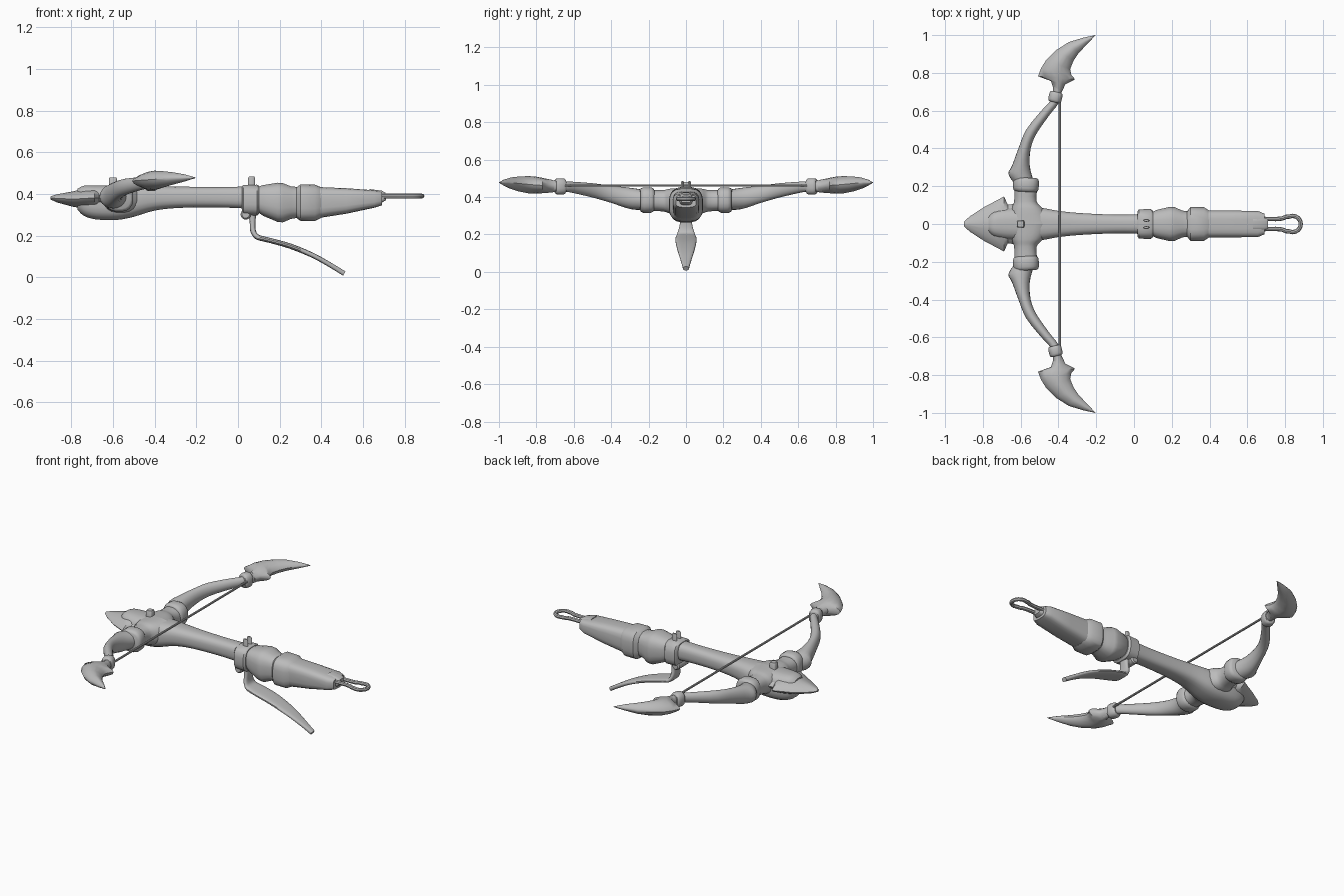
import bpy, bmesh, math
from mathutils import Vector

if "Cube" in bpy.data.objects:
    bpy.data.objects.remove(bpy.data.objects["Cube"])

GREY = bpy.data.materials.new("plain grey")
GREY.diffuse_color = (0.5, 0.5, 0.5, 1)
GREY.use_nodes = True
GREY.node_tree.nodes["Principled BSDF"].inputs["Base Color"].default_value = GREY.diffuse_color


def finish(ob, mirror=False, angle=40):
    ob.data.materials.append(GREY)
    bpy.ops.object.select_all(action='DESELECT')
    ob.select_set(True)
    bpy.context.view_layer.objects.active = ob
    if ob.type == 'CURVE':
        bpy.ops.object.convert(target='MESH')
    bpy.ops.object.shade_smooth_by_angle(angle=math.radians(angle))
    if mirror:
        m = ob.modifiers.new("mirror", 'MIRROR')
        m.use_axis = (False, True, False)
    return ob


def refine(rings, k):
    """Catmull-Rom interpolation between rings."""
    out = []
    for i in range(len(rings) - 1):
        a, b = rings[i], rings[i + 1]
        p, q = rings[max(i - 1, 0)], rings[min(i + 2, len(rings) - 1)]
        for j in range(k):
            t = j / k
            out.append(tuple(
                0.5 * (2 * b0 + (c - a0) * t + (2 * a0 - 5 * b0 + 4 * c - d) * t * t
                       + (3 * b0 - a0 - 3 * c + d) * t ** 3)
                for a0, b0, c, d in zip(p, a, b, q)))
    return out + [rings[-1]]


def loft(name, rings, n=20, p=2.0, k=1, mirror=False, angle=40):
    """Skin rings of (centre, half axis u, half axis v); p sets squareness."""
    rings = [tuple(Vector(w) for w in r) for r in rings]
    if k > 1:
        rings = refine(rings, k)
    bm = bmesh.new()
    loops = []
    for c, u, v in rings:
        loop = []
        for i in range(n):
            a = 2 * math.pi * (i + 0.5 * (p > 2)) / n
            x, y = math.cos(a), math.sin(a)
            loop.append(bm.verts.new(c + u * math.copysign(abs(x) ** (2 / p), x)
                                     + v * math.copysign(abs(y) ** (2 / p), y)))
        loops.append(loop)
    for a, b in zip(loops, loops[1:]):
        for i in range(n):
            bm.faces.new((a[i], a[(i + 1) % n], b[(i + 1) % n], b[i]))
    bm.faces.new(loops[0])
    bm.faces.new(loops[-1])
    bmesh.ops.recalc_face_normals(bm, faces=bm.faces)
    me = bpy.data.meshes.new(name)
    bm.to_mesh(me)
    bm.free()
    ob = bpy.data.objects.new(name, me)
    bpy.context.collection.objects.link(ob)
    return finish(ob, mirror, angle)


def along_x(rows):
    """Rows of (x, half width, bottom z, top z)."""
    return [((x, 0, (b + t) / 2), (0, w, 0), (0, 0, (t - b) / 2)) for x, w, b, t in rows]


def edges(rows):
    """Rows of (left x, left y, right x, right y, z, half height)."""
    return [(((a + c) / 2, (b + d) / 2, z), ((c - a) / 2, (d - b) / 2, 0), (0, 0, h))
            for a, b, c, d, z, h in rows]


def collar(name, c, axis, length, ru, rv, mirror=True):
    """Rounded band around an axis lying in the ground plane."""
    c, axis = Vector(c), Vector(axis).normalized()
    u, v = axis.cross(Vector((0, 0, 1))), Vector((0, 0, 1))
    prof = [(-.5, .8), (-.42, .92), (-.25, 1), (.25, 1), (.42, .92), (.5, .8)]
    return loft(name, [(c + axis * length * t, u * ru * s, v * rv * s) for t, s in prof],
                p=2.5, mirror=mirror)


def tube(name, pts, r):
    cu = bpy.data.curves.new(name, 'CURVE')
    cu.dimensions = '3D'
    cu.bevel_depth, cu.bevel_resolution, cu.use_fill_caps = r, 2, True
    sp = cu.splines.new('POLY')
    sp.points.add(len(pts) - 1)
    for q, co in zip(sp.points, pts):
        q.co = (*co, 1)
    ob = bpy.data.objects.new(name, cu)
    bpy.context.collection.objects.link(ob)
    return finish(ob)


# Stock, swelling downward at the front
loft("stock", along_x([
    (-.77, .045, .325, .425), (-.74, .07, .295, .44), (-.68, .085, .277, .442),
    (-.58, .09, .275, .442), (-.5, .088, .29, .442), (-.4, .07, .32, .44),
    (-.28, .058, .333, .436), (-.1, .05, .335, .434), (.04, .052, .33, .436)]),
    p=2.8, k=3)

# Barbed nose
loft("nose", along_x([
    (-.9, .012, .374, .388), (-.87, .04, .36, .398), (-.79, .092, .338, .413),
    (-.73, .123, .33, .428), (-.688, .146, .335, .428), (-.668, .102, .33, .43),
    (-.625, .108, .33, .43), (-.595, .08, .33, .43)]), n=16, p=1.5, angle=30)

# Cross arm holding the limbs
loft("cross_arm", edges([
    (-.67, 0, -.43, 0, .375, .075), (-.65, .08, -.48, .08, .378, .068),
    (-.635, .12, -.515, .12, .38, .058), (-.635, .2, -.51, .2, .383, .055)]),
    p=2.4, k=3, mirror=True)
collar("limb_root_collar", (-.572, .208, .384), (.06, 1, 0), .075, .069, .069)

# Curved limbs
loft("limb", edges([
    (-.63, .21, -.52, .21, .384, .052), (-.665, .265, -.535, .24, .387, .056),
    (-.645, .31, -.552, .31, .395, .056), (-.612, .4, -.547, .4, .415, .046),
    (-.57, .5, -.515, .48, .434, .039), (-.49, .6, -.445, .58, .45, .031),
    (-.445, .65, -.402, .635, .456, .028), (-.43, .7, -.385, .69, .458, .03),
    (-.428, .735, -.376, .725, .458, .034)]), k=3, mirror=True)
collar("limb_tip_collar", (-.416, .672, .457), (.25, 1, .0), .055, .036, .044)

# Barbed blades on the limb ends
loft("limb_blade", edges([
    (-.428, .72, -.378, .705, .458, .033), (-.44, .757, -.365, .738, .46, .038),
    (-.508, .782, -.312, .766, .462, .042), (-.492, .825, -.332, .79, .464, .046),
    (-.465, .868, -.338, .82, .466, .046), (-.41, .922, -.32, .865, .47, .04),
    (-.345, .963, -.293, .905, .474, .031), (-.27, .986, -.25, .95, .477, .018),
    (-.205, 1, -.205, .998, .478, .002)]), n=16, p=1.6, mirror=True)

tube("string", [(-.392, -.68, .462), (-.392, .68, .462)], .0065)

# Sight post on the stock
loft("sight_post", [((-.6, 0, z), (r, 0, 0), (0, r, 0)) for z, r in
                    ((.42, .02), (.472, .02), (.48, .016))], n=12, p=5)

# Trigger band with latch pins and pivots
loft("trigger_band", along_x([
    (.018, .066, .31, .438), (.026, .078, .298, .444), (.09, .08, .295, .445),
    (.1, .07, .305, .44)]), p=3)
loft("latch_pin", [((.065, .019, z), (r, 0, 0), (0, r * .45, 0)) for z, r in
                   ((.42, .017), (.475, .017), (.485, .012))], n=12, mirror=True)
loft("pivot_pin", [((.037, y, .302), (r, 0, 0), (0, 0, r)) for y, r in
                   ((-.055, .018), (-.047, .025), (.047, .025), (.055, .018))], n=14)

# Flared guard, grip band and grip
loft("guard", along_x([
    (.09, .06, .315, .434), (.12, .075, .295, .443), (.19, .092, .265, .455),
    (.215, .09, .263, .453), (.255, .072, .28, .437), (.3, .065, .287, .433)]), p=2.8)
loft("grip_band", along_x([
    (.28, .068, .285, .432), (.3, .09, .27, .447), (.37, .09, .27, .445),
    (.4, .07, .285, .432)]), p=3.2)
loft("grip", along_x([
    (.38, .072, .283, .434), (.52, .071, .305, .428), (.655, .07, .334, .418),
    (.69, .055, .345, .412)]), p=3.6)
loft("grip_end", along_x([
    (.63, .034, .355, .424), (.69, .034, .358, .416), (.71, .026, .37, .405)]), p=4)

# Hanging loop
side = [(.69, .027), (.75, .026), (.785, .029), (.805, .038)]
arc = [(.84 + .043 * math.cos(a), .043 * math.sin(a))
       for a in (math.radians(115 - 23 * i) for i in range(11))]
outline = side + arc + [(x, -y) for x, y in reversed(side)]
tube("hanging_loop", [(x, y, .39) for x, y in outline], .0115)

# Trigger lever: (x, z, half width, thickness direction x, z)
lever = [(.068, .31, .03, .02, 0), (.07, .265, .032, .014, 0), (.072, .225, .04, .013, .004),
         (.092, .194, .05, .007, .011), (.15, .178, .057, .002, .012),
         (.25, .15, .054, .004, .012), (.36, .105, .042, .005, .011),
         (.45, .055, .026, .006, .01), (.51, .018, .016, .006, .01)]
loft("trigger_lever", [((x, 0, z), (0, w, 0), (dx, 0, dz)) for x, z, w, dx, dz in lever],
     p=3, k=3)
